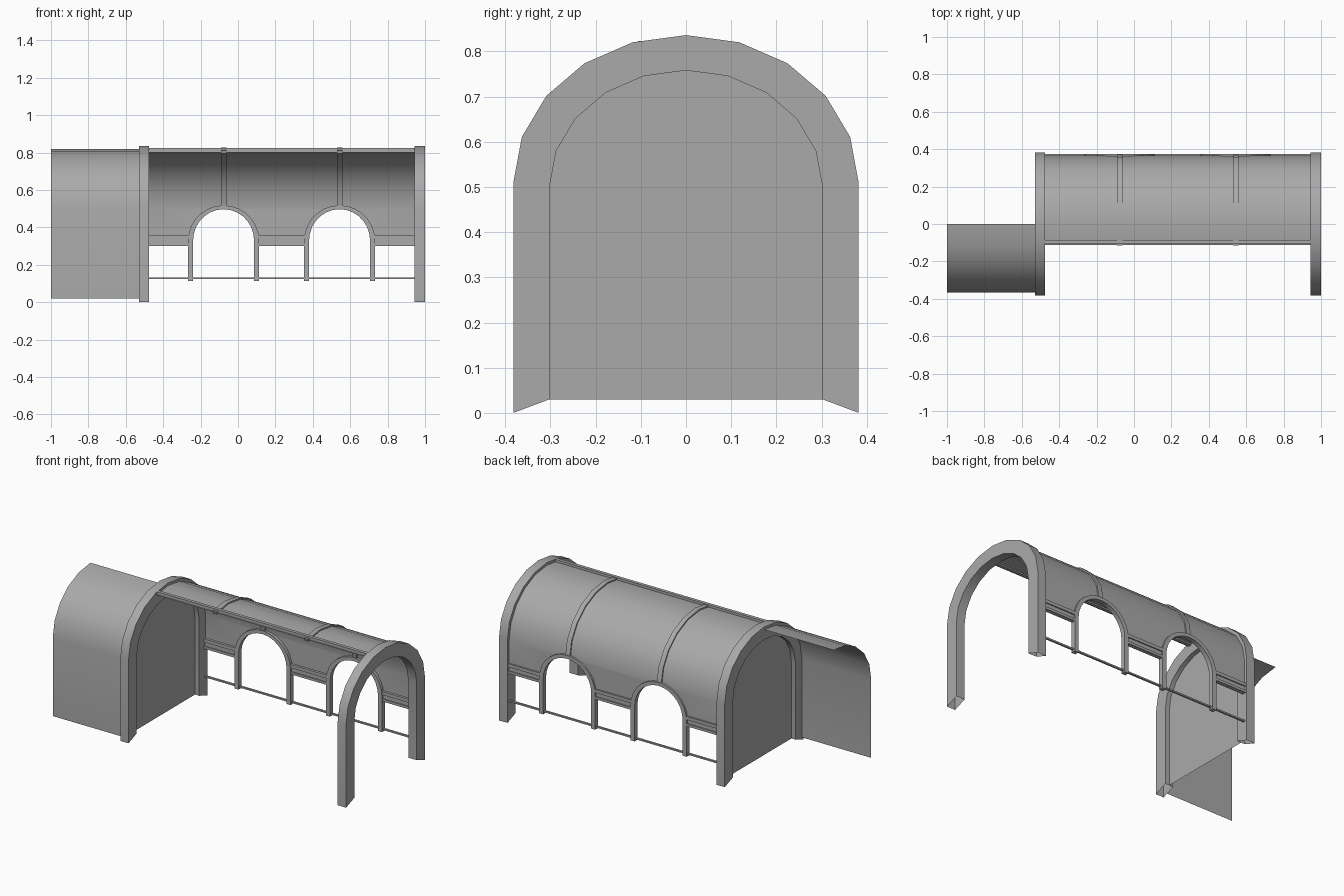
import bpy, bmesh, math

cube = bpy.data.objects.get("Cube")
if cube:
    bpy.data.objects.remove(cube, do_unlink=True)

GREY = bpy.data.materials.new("plain_grey")
GREY.use_nodes = True
GREY.diffuse_color = (0.4, 0.4, 0.4, 1)
GREY.node_tree.nodes["Principled BSDF"].inputs["Base Color"].default_value = (0.4, 0.4, 0.4, 1)


def finish(name, bm, smooth=True, fix_normals=True):
    if fix_normals:
        bmesh.ops.recalc_face_normals(bm, faces=bm.faces)
    mesh = bpy.data.meshes.new(name)
    bm.to_mesh(mesh)
    bm.free()
    mesh.materials.append(GREY)
    obj = bpy.data.objects.new(name, mesh)
    bpy.context.scene.collection.objects.link(obj)
    if smooth:
        bpy.ops.object.select_all(action='DESELECT')
        obj.select_set(True)
        bpy.context.view_layer.objects.active = obj
        bpy.ops.object.shade_smooth_by_angle(angle=math.radians(35))
    return obj


def arc(width, spring, rise, segments, centre=0, start=0, stop=None):
    """Points over an arch from the + side to the - side."""
    stop = segments if stop is None else stop
    angles = [math.pi * i / segments for i in range(start, stop + 1)]
    return [(centre + width * math.cos(a), spring + rise * math.sin(a)) for a in angles]


def with_feet(points, foot):
    return [(points[0][0], foot)] + points + [(points[-1][0], foot)]


def band(name, outer, inner, lo, hi, axis, caps=True):
    """Rectangular section between two polylines, extruded along x or y."""
    def place(p, d):
        return (d, p[0], p[1]) if axis == 'x' else (p[0], d, p[1])
    bm = bmesh.new()
    rings = []
    for o, i in zip(outer, inner):
        rings.append([bm.verts.new(place(p, d))
                      for p, d in ((o, lo), (o, hi), (i, hi), (i, lo))])
    for a, b in zip(rings, rings[1:]):
        for k in range(4):
            n = (k + 1) % 4
            bm.faces.new((a[k], a[n], b[n], b[k]))
    if caps:
        bm.faces.new(rings[0])
        bm.faces.new(rings[-1][::-1])
    return finish(name, bm)


def box(name, x, y, z):
    bm = bmesh.new()
    bmesh.ops.create_cube(bm, size=1)
    for v in bm.verts:
        v.co = [(r[0] + r[1]) / 2 + c * (r[1] - r[0]) for c, r in zip(v.co, (x, y, z))]
    return finish(name, bm, smooth=False)


LEFT, RIGHT = 0.943, -0.475        # span of the main vault
WINDOWS = (-0.077, 0.543)          # window centres
SHELL = (0.365, 0.5, 0.32, 10)

# End arches with open, slanted feet
outer_arch = with_feet(arc(0.382, 0.51, 0.326, 10), 0.0)
inner_arch = with_feet(arc(0.302, 0.5, 0.258, 10), 0.03)
band("left_end_arch", outer_arch, inner_arch, LEFT, 1.0, 'x', caps=False)
band("right_end_arch", outer_arch, inner_arch, -0.53, RIGHT, 'x', caps=False)

# Wall closing the right arch
bm = bmesh.new()
bm.faces.new([bm.verts.new((-0.503, y, z)) for y, z in inner_arch])
finish("end_wall", bm, smooth=False, fix_normals=False)

# Front half vault beyond the wall
bm = bmesh.new()
profile = arc(*SHELL, start=5) + [(-0.365, 0.02)]
rows = [[bm.verts.new((x, y, z)) for x in (-1.0, -0.53)] for y, z in profile]
for a, b in zip(rows, rows[1:]):
    bm.faces.new((a[0], b[0], b[1], a[1]))
finish("front_half_vault", bm, fix_normals=False)

# Main vault: curved roof plus back panel notched around the windows
bm = bmesh.new()
rows = [[bm.verts.new((x, y, z)) for x in (RIGHT, LEFT)] for y, z in arc(*SHELL, stop=6)]
for a, b in zip(rows, rows[1:]):
    bm.faces.new((a[0], b[0], b[1], a[1]))
outline = [(LEFT, 0.35)]
for c in reversed(WINDOWS):
    outline += with_feet(arc(0.175, 0.335, 0.164, 14, c), 0.35)[1:-1]
outline.append((RIGHT, 0.35))
bm.faces.new([rows[0][0], rows[0][1]] + [bm.verts.new((x, 0.365, z)) for x, z in outline])
finish("main_vault", bm)

# Beam along the open front edge of the roof
box("roof_edge_beam", (RIGHT, LEFT), (-0.105, -0.085), (0.8, 0.823))

# Window frames and the ribs rising from them
for n, c in enumerate(WINDOWS, 1):
    band(f"window_frame_{n}", with_feet(arc(0.19, 0.33, 0.188, 14, c), 0.113),
         with_feet(arc(0.163, 0.33, 0.167, 14, c), 0.113), 0.347, 0.375, 'y')
    band(f"roof_rib_{n}", arc(0.373, 0.5, 0.328, 10, stop=6),
         arc(0.355, 0.5, 0.31, 10, stop=6), c - 0.015, c + 0.015, 'x')

# Stepped sill rails between the frames
edges = [RIGHT] + [c + s for c in WINDOWS for s in (-0.18, 0.18)] + [LEFT]
for n in range(0, len(edges), 2):
    span = (edges[n], edges[n + 1])
    box(f"upper_sill_{n // 2 + 1}", span, (0.35, 0.375), (0.34, 0.36))
    box(f"sill_panel_{n // 2 + 1}", span, (0.357, 0.368), (0.315, 0.34))
    box(f"lower_sill_{n // 2 + 1}", span, (0.35, 0.375), (0.3, 0.315))

# Thin low rail running the full length
box("low_rail", (RIGHT, LEFT), (0.355, 0.367), (0.123, 0.132))
